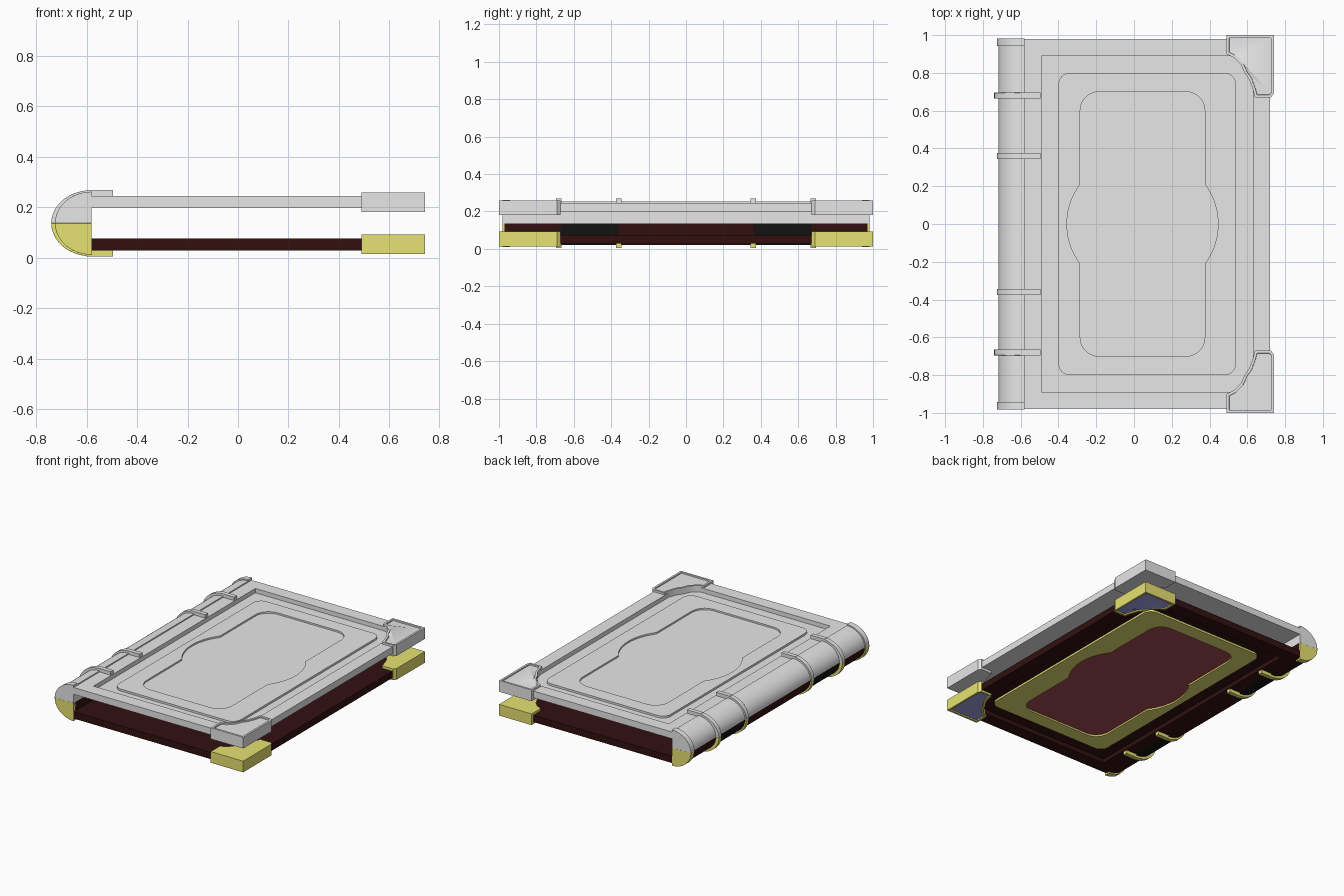
import bpy, bmesh
from math import sin, cos, pi, radians, sqrt, asin
from mathutils import Matrix

cube = bpy.data.objects.get("Cube")
if cube:
    bpy.data.objects.remove(cube)

MID = 0.136  # height of the plane between the two halves


def material(name, rgb):
    m = bpy.data.materials.new(name)
    m.use_nodes = True
    m.diffuse_color = (*rgb, 1)
    m.node_tree.nodes["Principled BSDF"].inputs["Base Color"].default_value = (*rgb, 1)
    return m


grey = material("pale grey", (0.8, 0.8, 0.8))
gold = material("gold", (0.8, 0.76, 0.17))
leather = material("dark red leather", (0.032, 0.005, 0.005))
maroon = material("maroon", (0.4, 0.07, 0.085))
blue = material("lilac blue", (0.36, 0.36, 0.8))
black = material("black", (0.006, 0.006, 0.006))
parts = []


def plate(name, loops, lo, hi, mat, upright=False):
    """Extrude outlines (later loops are holes) from lo to hi, along z or, if upright, along y."""
    curve = bpy.data.curves.new(name, "CURVE")
    curve.dimensions, curve.fill_mode = "2D", "BOTH"
    curve.extrude = (hi - lo) / 2
    for pts in loops:
        s = curve.splines.new("POLY")
        s.points.add(len(pts) - 1)
        for p, (x, y) in zip(s.points, pts):
            p.co = (x, y, 0, 1)
        s.use_cyclic_u = True
    tmp = bpy.data.objects.new(name, curve)
    bpy.context.collection.objects.link(tmp)
    dg = bpy.context.evaluated_depsgraph_get()
    mesh = bpy.data.meshes.new_from_object(tmp.evaluated_get(dg))
    bpy.data.objects.remove(tmp)
    mid = (lo + hi) / 2
    if upright:
        mesh.transform(Matrix.Translation((0, mid, 0)) @ Matrix.Rotation(pi / 2, 4, "X"))
    else:
        mesh.transform(Matrix.Translation((0, 0, mid)))
    bm = bmesh.new()
    bm.from_mesh(mesh)
    bmesh.ops.remove_doubles(bm, verts=bm.verts, dist=1e-5)
    bmesh.ops.recalc_face_normals(bm, faces=bm.faces)
    bm.to_mesh(mesh)
    bm.free()
    mesh.materials.clear()
    mesh.materials.append(mat)
    ob = bpy.data.objects.new(name, mesh)
    bpy.context.collection.objects.link(ob)
    parts.append(ob)
    return ob


def rect(x0, x1, y0, y1):
    return [(x0, y0), (x1, y0), (x1, y1), (x0, y1)]


def rounded(x0, x1, y, r, n=8):
    """Rounded rectangle, counter-clockwise from the lower right corner."""
    pts = []
    for k, (cx, cy) in enumerate([(x1 - r, r - y), (x1 - r, y - r), (x0 + r, y - r), (x0 + r, r - y)]):
        for i in range(n + 1):
            a = (k - 1 + i / n) * pi / 2
            pts.append((cx + r * cos(a), cy + r * sin(a)))
    return pts


def cartouche(x0, x1, y, r, half, bulge):
    """Rounded rectangle with a circular bulge on each long side."""
    base = rounded(x0, x1, y, r)
    q = len(base) // 4
    radius = (half * half + bulge * bulge) / (2 * bulge)
    span = asin(half / radius)
    arc = []
    for i in range(17):
        a = span * (i / 8 - 1)
        arc.append((radius * cos(a) - radius + bulge, radius * sin(a)))
    right = [(x1 + d, h) for d, h in arc]
    left = [(x0 - d, -h) for d, h in arc]
    return base[:q] + right + base[q:3 * q] + left + base[3 * q:]


def half_d(a, b, n=20):
    """Lower half of the spine section: quarter ellipse against a flat inner side."""
    x = -0.58
    return [(x, MID)] + [(x - a * cos(i / n * pi / 2), MID - b * sin(i / n * pi / 2)) for i in range(n + 1)]


# Cover board: thin slab plus a raised border
outer = rect(-0.6, 0.72, -0.98, 0.98)
plate("cover_board", [outer], 0.058, 0.075, leather)
plate("cover_border", [outer, rect(-0.49, 0.63, -0.89, 0.89)], 0.028, 0.058, leather)

# Raised panel with a sunken cartouche
shape = cartouche(-0.285, 0.375, 0.7, 0.1, 0.21, 0.07)
plate("cover_panel", [rounded(-0.40, 0.54, 0.80, 0.06), shape], 0.044, 0.058, gold)
plate("cartouche_floor", [shape], 0.055, 0.059, maroon)

# Corner guards with an inlaid outer face
guard = [(0.49, 1), (0.49, 0.9), (0.53, 0.88), (0.565, 0.845), (0.585, 0.80), (0.61, 0.765),
         (0.63, 0.71), (0.64, 0.67), (0.725, 0.67), (0.74, 0.69), (0.74, 1)]
for s, side in ((-1, "front"), (1, "back")):
    ob = plate("corner_guard_" + side, [[(x, y * s) for x, y in guard]], 0.014, 0.092, gold)
    ob.data.materials.append(blue)
    bm = bmesh.new()
    bm.from_mesh(ob.data)
    faces = [f for f in bm.faces if f.normal.z < -0.9]
    bmesh.ops.inset_region(bm, faces=faces, thickness=0.014, use_even_offset=True)
    bmesh.ops.inset_region(bm, faces=faces, thickness=0.001, depth=-0.008, use_even_offset=True)
    for f in faces:
        f.material_index = 1
    bm.to_mesh(ob.data)
    bm.free()

# Spine: leather body with two black sections
for name, y0, y1, mat in (("spine_front", -0.97, -0.67, leather), ("spine_label_front", -0.67, -0.36, black),
                          ("spine_middle", -0.36, 0.36, leather), ("spine_label_back", 0.36, 0.67, black),
                          ("spine_back", 0.67, 0.97, leather)):
    plate(name, [half_d(0.137, 0.116)], y0, y1, mat, True)

# Spine bands with tabs reaching over the cover, and end caps
for s, side in ((-1, "front"), (1, "back")):
    for kind, y, w, a, b in (("outer_band", 0.68, 0.015, 0.16, 0.131), ("inner_band", 0.36, 0.015, 0.146, 0.131),
                             ("end_cap", 0.962, 0.02, 0.145, 0.125)):
        ob = plate(kind + "_" + side, [half_d(a, b)], s * y - w, s * y + w, gold, True)
        bev = ob.modifiers.new("soft_rim", "BEVEL")
        bev.width, bev.segments = 0.008, 2
        bev.limit_method, bev.angle_limit = "ANGLE", radians(60)
        if kind != "end_cap":
            plate(kind + "_tab_" + side, [rect(-0.6, -0.495, s * y - 0.015, s * y + 0.015)], 0.004, 0.03, gold)

# Upper half: the same parts mirrored in plain grey
flip = Matrix.Translation((0, 0, 2 * MID)) @ Matrix.Diagonal((1, 1, -1, 1))
for ob in list(parts):
    top = ob.copy()
    top.data = ob.data.copy()
    top.name = "upper_" + ob.name
    top.data.transform(flip)
    top.data.flip_normals()
    for i in range(len(top.data.materials)):
        top.data.materials[i] = grey
    bpy.context.collection.objects.link(top)
    parts.append(top)

# Smooth curved walls, keep edges crisp
bpy.ops.object.select_all(action="DESELECT")
for ob in parts:
    ob.select_set(True)
bpy.context.view_layer.objects.active = parts[0]
bpy.ops.object.shade_smooth_by_angle(angle=radians(30))
